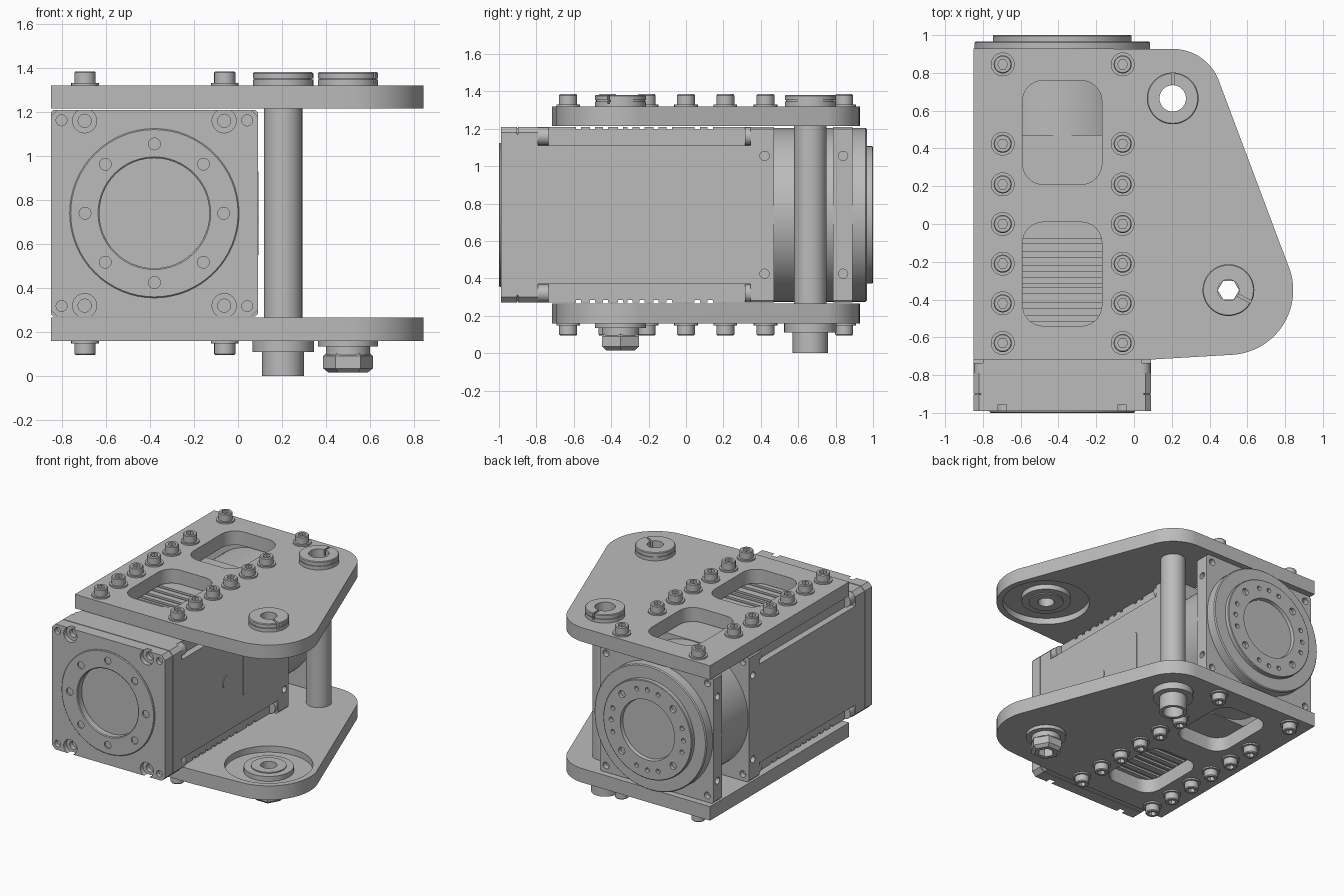
import bpy, bmesh
from math import cos, sin, pi, radians
from mathutils import Matrix, Vector

old = bpy.data.objects.get("Cube")
if old:
    bpy.data.objects.remove(old, do_unlink=True)

grey = bpy.data.materials.new("machined_grey")
grey.use_nodes = True
grey.diffuse_color = (0.5, 0.5, 0.5, 1)
grey.node_tree.nodes["Principled BSDF"].inputs["Base Color"].default_value = (0.5, 0.5, 0.5, 1)

MX, MZ, HALF = -0.38, 0.74, 0.47       # motor axis and half width
TUBE, PIVOT = (0.205, 0.665), (0.5, -0.35)


def finish(name, bm):
    bmesh.ops.recalc_face_normals(bm, faces=bm.faces)
    mesh = bpy.data.meshes.new(name)
    bm.to_mesh(mesh)
    bm.free()
    mesh.materials.append(grey)
    ob = bpy.data.objects.new(name, mesh)
    bpy.context.collection.objects.link(ob)
    return ob


def smooth(ob):
    bpy.ops.object.select_all(action='DESELECT')
    ob.select_set(True)
    bpy.context.view_layer.objects.active = ob
    bpy.ops.object.shade_smooth_by_angle(angle=radians(32))
    return ob


def prism(name, outline, lo, hi, axis='Z'):
    """Extrude a flat outline along z or y."""
    bm = bmesh.new()
    put = (lambda a, b, h: (a, b, h)) if axis == 'Z' else (lambda a, b, h: (a, h, b))
    face = bm.faces.new([bm.verts.new(put(a, b, lo)) for a, b in outline])
    ext = bmesh.ops.extrude_face_region(bm, geom=[face])
    verts = [v for v in ext["geom"] if isinstance(v, bmesh.types.BMVert)]
    bmesh.ops.translate(bm, verts=verts, vec=Vector(put(0, 0, hi - lo)))
    return finish(name, bm)


def box(name, lo, hi):
    return prism(name, [(lo[0], lo[1]), (hi[0], lo[1]), (hi[0], hi[1]), (lo[0], hi[1])], lo[2], hi[2])


def lathe(name, profile, a, b, axis='Z', segs=48):
    """Spin (radius, height) points; a closed loop of points makes a tube."""
    bm = bmesh.new()
    rings = []
    for r, h in profile:
        ring = []
        for i in range(segs if r > 0 else 1):
            t = 2 * pi * i / segs
            u, v = a + r * cos(t), b + r * sin(t)
            ring.append(bm.verts.new((u, v, h) if axis == 'Z' else (u, h, v)))
        rings.append(ring)
    pairs = list(zip(rings, rings[1:]))
    if profile[0][0] > 0:
        pairs.append((rings[-1], rings[0]))
    for p, q in pairs:
        for i in range(segs):
            j = (i + 1) % segs
            vs = [p[i % len(p)], p[j % len(p)], q[j % len(q)], q[i % len(q)]]
            bm.faces.new(list(dict.fromkeys(vs)))
    return finish(name, bm)


def cyl(name, r, lo, hi, a, b, axis='Z', segs=48):
    return lathe(name, [(0, lo), (r, lo), (r, hi), (0, hi)], a, b, axis, segs)


def tube(name, inner, outer, lo, hi, a, b, axis='Z'):
    return lathe(name, [(inner, lo), (outer, lo), (outer, hi), (inner, hi)], a, b, axis)


def cut(ob, cutters):
    for c in cutters:
        mod = ob.modifiers.new("cut", 'BOOLEAN')
        mod.operation, mod.solver, mod.object = 'DIFFERENCE', 'EXACT', c
        with bpy.context.temp_override(object=ob, active_object=ob):
            bpy.ops.object.modifier_apply(modifier=mod.name)
        bpy.data.objects.remove(c, do_unlink=True)
    return ob


def arc(x, y, r, start, end, n=16):
    angles = [radians(start + (end - start) * i / n) for i in range(n + 1)]
    return [(x + r * cos(t), y + r * sin(t)) for t in angles]


def rounded(x0, x1, y0, y1, r):
    return (arc(x1 - r, y1 - r, r, 0, 90, 8) + arc(x0 + r, y1 - r, r, 90, 180, 8)
            + arc(x0 + r, y0 + r, r, 180, 270, 8) + arc(x1 - r, y0 + r, r, 270, 360, 8))


def square(c, half=HALF):
    """Motor cross-section with chamfered corners."""
    k = half - c
    pts = [(half, -k), (half, k), (k, half), (-k, half), (-half, k), (-half, -k), (-k, -half), (k, -half)]
    return [(MX + a, MZ + b) for a, b in pts]


def corners(d, e=None):
    return [(MX + i * d, MZ + j * (e or d)) for i in (-1, 1) for j in (-1, 1)]


def around(r, n, start=0.0):
    return [(MX + r * cos(start + 2 * pi * i / n), MZ + r * sin(start + 2 * pi * i / n)) for i in range(n)]


# Side plates with windows, shaft holes and an inner bearing recess
outline = ([(-0.85, 0.93), (-0.85, -0.717), (0.1, -0.717)]
           + arc(*PIVOT, 0.343, -86, 16.5, 24) + arc(*TUBE, 0.262, 16.5, 88, 20))
for name, lo, hi, f0, f1 in (("top_plate", 1.215, 1.32, 1.2, 1.262), ("bottom_plate", 0.16, 0.265, 0.218, 0.28)):
    plate = prism(name, outline, lo, hi)
    cut(plate, [prism("cutter", rounded(-0.59, -0.17, y, y + 0.55, 0.11), lo - 0.1, hi + 0.1) for y in (-0.54, 0.21)]
        + [cyl("cutter", 0.086, lo - 0.1, hi + 0.1, *TUBE), cyl("cutter", 0.056, lo - 0.1, hi + 0.1, *PIVOT),
           cyl("cutter", 0.3, f0, f1, *PIVOT, segs=64)])
    smooth(plate)
    a, b = (1.225, 1.262) if lo > 1 else (0.218, 0.255)
    smooth(tube(name + "_bearing_outer", 0.12, 0.17, a, b, *PIVOT))
    smooth(tube(name + "_bearing_inner", 0.056, 0.12, a - 0.008, b + 0.008, *PIVOT))

# Plate bolts: one cap screw mesh shared by both plates
bolt = lathe("plate_bolt", [(0, -0.002), (0.063, -0.002), (0.063, 0.011), (0.048, 0.011),
                            (0.048, 0.059), (0.043, 0.065), (0, 0.065)], 0, 0, segs=28)
cut(bolt, [cyl("cutter", 0.027, 0.03, 0.1, 0, 0, segs=6)])
smooth(bolt)
for x in (-0.695, -0.06):
    for y in (0.845, 0.425, 0.21, 0, -0.21, -0.42, -0.63):
        for z, turn in ((1.32, 0), (0.16, pi)):
            ob = bpy.data.objects.new("plate_bolt", bolt.data)
            ob.matrix_world = Matrix.Translation((x, y, z)) @ Matrix.Rotation(turn, 4, 'X')
            bpy.context.collection.objects.link(ob)
bpy.data.objects.remove(bolt, do_unlink=True)

# Split collars on the top plate
for name, (x, y), hole, turn in (("tube_collar", TUBE, 0.07, pi / 2), ("pivot_collar", PIVOT, 0.056, radians(-28))):
    collar = lathe(name, [(hole, 1.31), (0.137, 1.31), (0.137, 1.347), (0.13, 1.347), (0.13, 1.353),
                          (0.137, 1.353), (0.137, 1.376), (0.132, 1.381), (hole, 1.381)], x, y)
    slit = box("cutter", (0.04, -0.007, 1.335), (0.2, 0.007, 1.45))
    slit.data.transform(Matrix.Translation((x, y, 0)) @ Matrix.Rotation(turn, 4, 'Z'))
    smooth(cut(collar, [slit]))

# Hollow spacer tube, its lower end, and the pivot nut
smooth(tube("spacer_tube", 0.07, 0.087, 0.1, 1.33, *TUBE))
smooth(tube("tube_flange", 0.07, 0.14, 0.11, 0.162, *TUBE))
smooth(tube("tube_end", 0.07, 0.095, 0, 0.112, *TUBE))
smooth(tube("pivot_washer", 0.056, 0.137, 0.135, 0.162, *PIVOT))
smooth(tube("pivot_nut_collar", 0.056, 0.1, 0.095, 0.137, *PIVOT))
smooth(lathe("pivot_nut", [(0.056, 0.015), (0.088, 0.015), (0.113, 0.035), (0.113, 0.09), (0.098, 0.105),
                           (0.056, 0.105)], *PIVOT, segs=6))

# Motor front plate with register, counterbores and corner holes
front = prism("motor_front_plate", square(0.03), -0.99, -0.903, 'Y')
holes = [cyl("cutter", 0.25, -1.1, -0.95, MX, MZ, 'Y')]
for x, z in corners(0.317, 0.42):
    holes += [cyl("cutter", 0.055, -1.1, -0.955, x, z, 'Y', 24), cyl("cutter", 0.03, -1.0, -0.92, x, z, 'Y', 20)]
holes += [cyl("cutter", 0.025, -1.1, -0.96, x, z, 'Y', 16) for x, z in corners(0.422)]
smooth(cut(front, holes))
ring = lathe("front_ring", [(0.25, -0.96), (0.25, -0.995), (0.256, -1), (0.38, -1), (0.385, -0.995),
                            (0.385, -0.96)], MX, MZ, 'Y', 64)
smooth(cut(ring, [cyl("cutter", 0.027, -1.1, -0.975, x, z, 'Y', 16) for x, z in around(0.315, 8)]))
prism("front_plate_seam", square(0.035, 0.464), -0.91, -0.89, 'Y')
prism("motor_front_block", square(0.03), -0.897, -0.79, 'Y')

# Motor body with stepped corners and cooling grooves
s, d = HALF, 0.05
steps = [(s - d, -s), (s - d, -s + 0.1), (s, -s + 0.1), (s, s - 0.1), (s - d, s - 0.1), (s - d, s)]
steps += [(-a, -b) for a, b in steps]
body = prism("motor_body", [(MX + a, MZ + b) for a, b in steps], -0.8, 0.35, 'Y')
slots = []
for y in (-0.575, -0.5, -0.43, -0.35, -0.3, -0.235, -0.16, -0.09, 0.06, 0.13):
    slots += [box("cutter", (-1, y - 0.014, z - 0.014), (0.3, y + 0.014, z + 0.014)) for z in (MZ - s, MZ + s)]
cut(body, slots)
for y0, y1 in ((-0.795, -0.735), (0.315, 0.375)):
    for x, z in corners(0.42):
        smooth(cyl("corner_screw", 0.048, y0, y1, x, z, 'Y', 24))

# Thin cover and plug on the left side of the body
cover = prism("side_cover", rounded(-0.07, 0.14, 0.55, 0.93, 0.04), 0, 0.004)
cover.data.transform(Matrix(((0, 0, 1, MX + s), (1, 0, 0, 0), (0, 1, 0, 0), (0, 0, 0, 1))))
plug = cyl("side_plug", 0.05, 0, 0.004, -0.26, 0.74, segs=32)
plug.data.transform(Matrix(((0, 0, 1, MX + s), (1, 0, 0, 0), (0, 1, 0, 0), (0, 0, 0, 1))))

# Gearbox: two square plates around a round housing
for name, y0, y1, yh in (("gearbox_front_plate", 0.345, 0.47, 0.42), ("gearbox_rear_plate", 0.787, 0.89, 0.84)):
    block = prism(name, square(0.012), y0, y1, 'Y')
    holes = [cyl("cutter", 0.025, y1 - 0.04, y1 + 0.1, x, z, 'Y', 16) for x, z in corners(0.42)]
    for side in (-1, 1):
        for z in (0.425, 1.055):
            hole = cyl("cutter", 0.025, -0.03, 0.03, yh, z, segs=16)
            hole.data.transform(Matrix(((0, 0, 1, MX + side * s), (1, 0, 0, 0), (0, 1, 0, 0), (0, 0, 0, 1))))
            holes.append(hole)
    smooth(cut(block, holes))
smooth(cyl("gearbox_housing", 0.465, 0.46, 0.8, MX, MZ, 'Y', 72))
smooth(lathe("gearbox_rear_housing", [(0, 0.88), (0.465, 0.88), (0.465, 0.96), (0.458, 0.967), (0, 0.967)],
             MX, MZ, 'Y', 72))

# Output flange with bolt circle
flange = lathe("output_flange", [(0, 0.95), (0.367, 0.95), (0.367, 0.996), (0.362, 1), (0.225, 1),
                                 (0.22, 0.975), (0, 0.975)], MX, MZ, 'Y', 64)
holes = [cyl("cutter", 0.026, 0.975, 1.1, x, z, 'Y', 16) for x, z in around(0.3, 4, pi / 4)]
holes += [cyl("cutter", 0.017, 0.975, 1.1, x, z, 'Y', 12)
          for k in (-0.3, 0, 0.3) for x, z in around(0.3, 4, k)]
smooth(cut(flange, holes))
